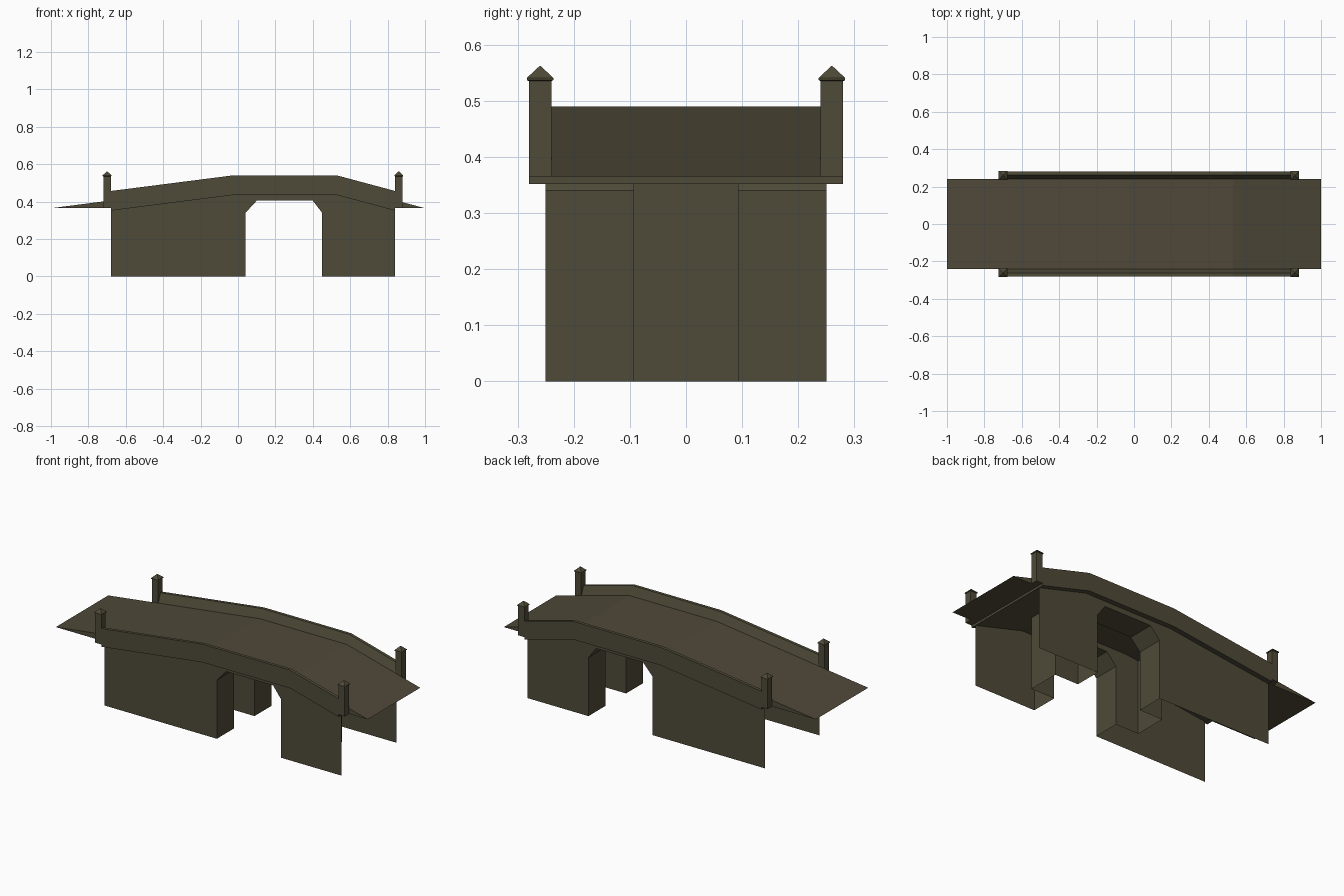
import bpy, bmesh
from mathutils import Vector

if "Cube" in bpy.data.objects:
    bpy.data.objects.remove(bpy.data.objects["Cube"], do_unlink=True)


def make_material(name, rgb):
    m = bpy.data.materials.new(name)
    m.use_nodes = True
    m.diffuse_color = (*rgb, 1)
    bsdf = m.node_tree.nodes["Principled BSDF"]
    bsdf.inputs["Base Color"].default_value = (*rgb, 1)
    bsdf.inputs["Roughness"].default_value = 0.9
    return m


stone = make_material("olive stone", (0.078, 0.070, 0.040))
paving = make_material("brown paving", (0.078, 0.066, 0.040))

# Key stations along the span
LEFT, RIGHT = -0.68, 0.84
CREST_L, CREST_R = -0.03, 0.53
WALL_Y, INNER_Y, DECK_Y, EDGE_Y = 0.25, 0.094, 0.24, 0.28
UNDERSIDE = [(LEFT, 0.352), (CREST_L, 0.435), (CREST_R, 0.435), (RIGHT, 0.352)]
ARCH = [(0.04, 0), (0.04, 0.34), (0.10, 0.405), (0.40, 0.405), (0.45, 0.34), (0.45, 0)]
CHAMBER_L, CHAMBER_R = -0.107, 0.60


def finish(bm, name, mat, solid=True):
    if solid:
        bmesh.ops.recalc_face_normals(bm, faces=bm.faces)
    mesh = bpy.data.meshes.new(name)
    bm.to_mesh(mesh)
    bm.free()
    mesh.materials.append(mat)
    obj = bpy.data.objects.new(name, mesh)
    bpy.context.collection.objects.link(obj)
    return obj


def sheet(name, outline, y, facing):
    """Flat upright sheet in the xz plane, turned toward +y or -y."""
    bm = bmesh.new()
    face = bm.faces.new([bm.verts.new((x, y, z)) for x, z in outline])
    face.normal_update()
    if face.normal.y * facing < 0:
        face.normal_flip()
    return finish(bm, name, stone, False)


def loft(name, rings, mat, closed=True, caps=True):
    """Skin between matching rings of points."""
    bm = bmesh.new()
    rows = [[bm.verts.new(p) for p in ring] for ring in rings]
    n = len(rows[0])
    for a, b in zip(rows, rows[1:]):
        for i in range(n if closed else n - 1):
            j = (i + 1) % n
            bm.faces.new((a[i], a[j], b[j], b[i]))
    if caps:
        bm.faces.new(rows[0])
        bm.faces.new(rows[-1])
    return finish(bm, name, mat, caps)


def extrude_y(name, outline, y0, y1, mat, closed=True):
    rings = [[(x, y, z) for x, z in outline] for y in (y0, y1)]
    return loft(name, rings, mat, closed, closed)


# Sloping deck with flat wedge ends and an arched underside
deck_outline = [(-1, 0.365), (CREST_L, 0.49), (CREST_R, 0.49), (1, 0.365), (RIGHT, 0.365)]
deck_outline += UNDERSIDE[::-1] + [(LEFT, 0.365)]
deck = extrude_y("deck", deck_outline, -DECK_Y, DECK_Y, stone)
deck.data.materials.append(paving)
for f in deck.data.polygons:
    if f.normal.z > 0.5:
        f.material_index = 1

for side, word in ((-1, "front"), (1, "back")):
    # Parapet: inner face leans outward toward the top
    rings = []
    for x, z in UNDERSIDE:
        rings.append([(x, side * DECK_Y, z), (x, side * DECK_Y, z + 0.05),
                      (x, side * 0.262, z + 0.105), (x, side * EDGE_Y, z + 0.105),
                      (x, side * EDGE_Y, z)])
    loft(word + "_parapet", rings, stone)

    # Outer wall pierced by the archway
    wall = [(LEFT, 0)] + ARCH + [(RIGHT, 0)] + UNDERSIDE[::-1]
    sheet(word + "_wall", wall, side * WALL_Y, side)

    # Archway lining between the outer wall and the central chamber
    path = ARCH if side > 0 else ARCH[::-1]
    extrude_y(word + "_arch_lining", path, side * INNER_Y, side * WALL_Y, stone, False)

    # Chamber wall with the same archway
    inner = [(CHAMBER_L, 0)] + ARCH + [(CHAMBER_R, 0), (CHAMBER_R, 0.417),
             (CREST_R, 0.435), (CREST_L, 0.435), (CHAMBER_L, 0.425)]
    sheet(word + "_chamber_wall", inner, side * INNER_Y, -side)

    # Corner posts with flared pyramid caps
    for cx, end in ((LEFT - 0.02, "right"), (RIGHT + 0.02, "left")):
        cy = side * 0.26
        rings = []
        for r, z in ((0.02, 0.365), (0.02, 0.535), (0.0235, 0.537), (0.0235, 0.541), (0.001, 0.562)):
            rings.append([(cx + r * sx, cy + r * sy, z)
                          for sx, sy in ((-1, -1), (1, -1), (1, 1), (-1, 1))])
        loft(f"{word}_{end}_post", rings, stone)

# End walls of the central chamber
for x, top, word in ((CHAMBER_L, 0.425, "right"), (CHAMBER_R, 0.417, "left")):
    y = INNER_Y if x < 0 else -INNER_Y
    loft(word + "_chamber_end", [[(x, y, 0), (x, -y, 0)], [(x, y, top), (x, -y, top)]],
         stone, False, False)
